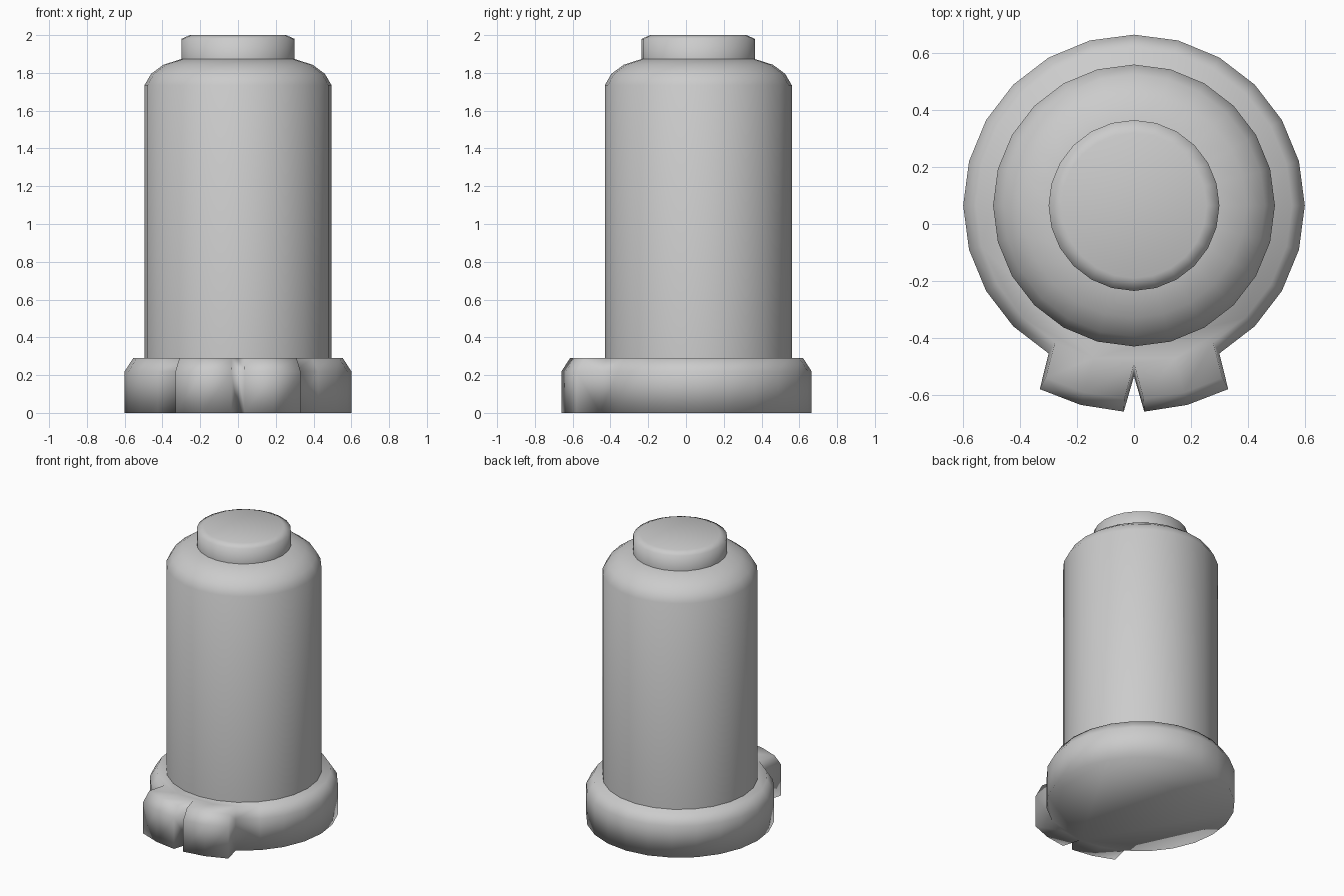
import bpy, bmesh
from math import sin, cos, atan2, hypot, radians

if "Cube" in bpy.data.objects:
    bpy.data.objects.remove(bpy.data.objects["Cube"])

SEG = 24
CY = 0.065  # axis of all round parts


def lathe(profile, close_bottom=True):
    """Revolve (radius, z) points; columns start at the front (-y)."""
    bm = bmesh.new()
    rings = []
    for r, z in profile:
        rings.append([bm.verts.new((r * sin(radians(i * 15)), CY - r * cos(radians(i * 15)), z))
                      for i in range(SEG)])
    columns = [[] for _ in range(SEG)]
    for a, b in zip(rings, rings[1:]):
        for i in range(SEG):
            j = (i + 1) % SEG
            columns[i].append(bm.faces.new((a[i], a[j], b[j], b[i])))
    if close_bottom:
        bm.faces.new(rings[0][::-1])
    bm.faces.new(rings[-1])
    return bm, columns


def finish(bm, name):
    bmesh.ops.recalc_face_normals(bm, faces=bm.faces)
    for f in bm.faces:
        f.smooth = True
    mesh = bpy.data.meshes.new(name)
    bm.to_mesh(mesh)
    bm.free()
    ob = bpy.data.objects.new(name, mesh)
    bpy.context.collection.objects.link(ob)
    return ob


def pull_tab(bm, faces, mid_deg):
    """Extrude wall faces outward, narrowing towards the tab's middle angle."""
    new = bmesh.ops.extrude_face_region(bm, geom=faces)["geom"]
    for v in new:
        if isinstance(v, bmesh.types.BMVert):
            x, y = v.co.x, v.co.y - CY
            r = hypot(x, y) + 0.125
            mid = radians(mid_deg)
            a = mid + (atan2(x, -y) - mid) * 0.81
            v.co.x, v.co.y = r * sin(a), CY - r * cos(a)
    old = [f for f in faces if f.is_valid]
    if old:
        bmesh.ops.delete(bm, geom=old, context='FACES')


# Base ring with two front tabs
bm, cols = lathe([(0.60, 0), (0.60, 0.22), (0.555, 0.29)])
pull_tab(bm, cols[0] + cols[1], 15)
pull_tab(bm, cols[-1] + cols[-2], -15)
finish(bm, "base_ring")

# Main cylinder with rounded shoulder
bm, _ = lathe([(0.495, 0.28), (0.495, 1.735), (0.46, 1.795), (0.395, 1.843), (0.295, 1.875)],
              close_bottom=False)
finish(bm, "body")

# Top button
bm, _ = lathe([(0.30, 1.87), (0.30, 1.98), (0.255, 2.0)], close_bottom=False)
finish(bm, "top_button")
